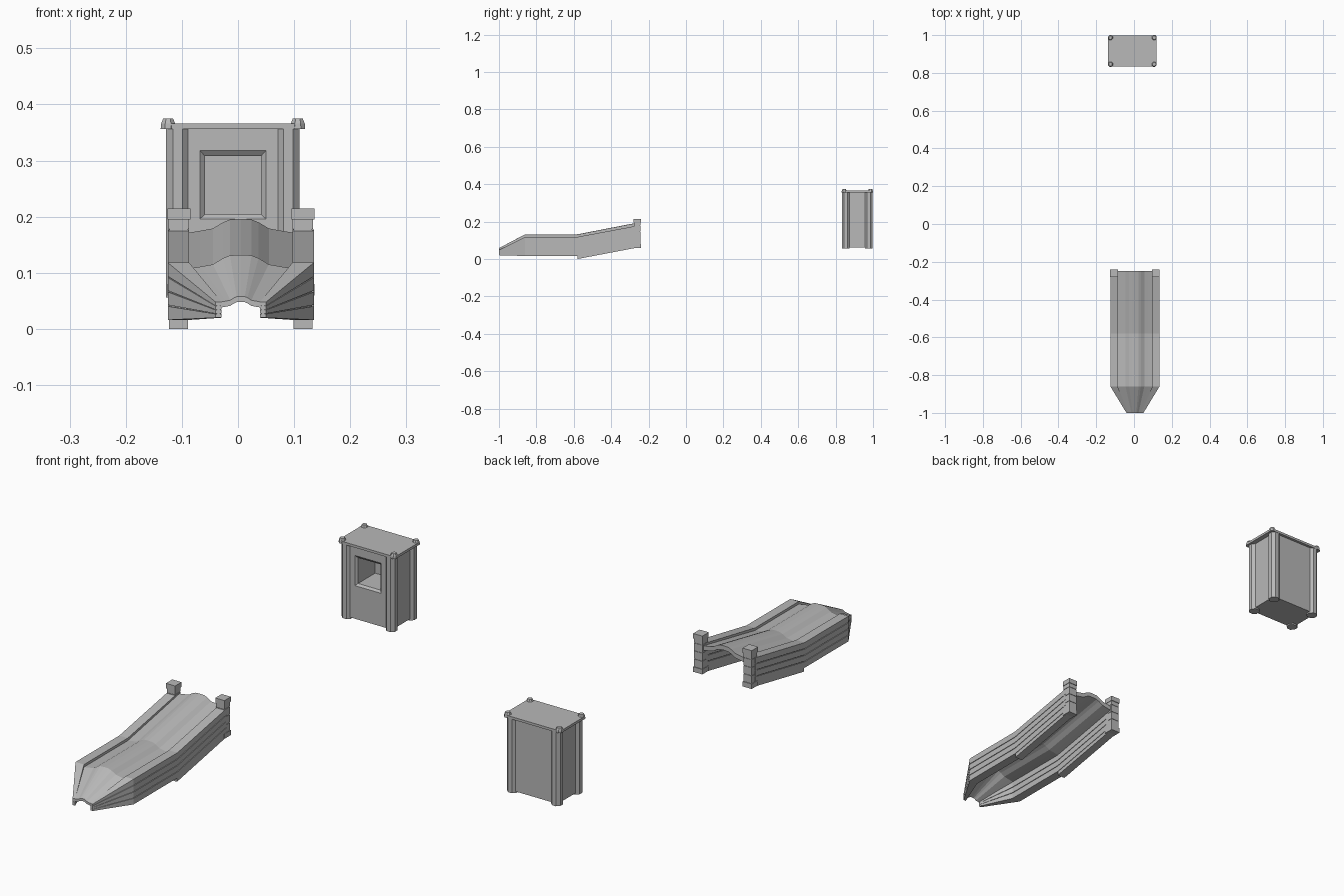
import bpy
import bmesh
import math

if "Cube" in bpy.data.objects:
    bpy.data.objects.remove(bpy.data.objects["Cube"], do_unlink=True)

# One plain stone colour
stone = bpy.data.materials.new("plain_grey")
stone.use_nodes = True
GREY = (0.48, 0.48, 0.48, 1)
stone.diffuse_color = GREY
stone.node_tree.nodes["Principled BSDF"].inputs["Base Color"].default_value = GREY

RAMP = (0.005, 0, 0)
BOOTH = (-0.009, 0.916, 0)


def loft(bm, rings):
    """Join closed rings of points into a capped solid."""
    rows = [[bm.verts.new(p) for p in ring] for ring in rings]
    n = len(rows[0])
    for a, b in zip(rows, rows[1:]):
        for i in range(n):
            j = (i + 1) % n
            bm.faces.new((a[i], a[j], b[j], b[i]))
    bm.faces.new(rows[0][::-1])
    bm.faces.new(rows[-1])


def box(bm, x0, x1, y0, y1, z0, z1):
    loft(bm, [[(x0, y0, z), (x1, y0, z), (x1, y1, z), (x0, y1, z)] for z in (z0, z1)])


def prism(bm, cx, cy, levels, sides=8):
    """Upright prism from (radius, height) levels."""
    turn = math.pi / sides
    loft(bm, [[(cx + r * math.cos(turn + 2 * turn * i),
                cy + r * math.sin(turn + 2 * turn * i), z) for i in range(sides)]
              for r, z in levels])


def finish(name, bm, origin, mirror=(False, False)):
    bmesh.ops.recalc_face_normals(bm, faces=bm.faces[:])
    mesh = bpy.data.meshes.new(name)
    bm.to_mesh(mesh)
    bm.free()
    mesh.materials.append(stone)
    ob = bpy.data.objects.new(name, mesh)
    ob.location = origin
    bpy.context.scene.collection.objects.link(ob)
    if any(mirror):
        mod = ob.modifiers.new("Mirror", 'MIRROR')
        mod.use_axis = (mirror[0], mirror[1], False)
        mod.use_mirror_merge = False
    return ob


# Ramp side walls: y, inner x, outer x, bottom z, top z
wall = [(-1, 0.034, 0.045, 0.02, 0.048),
        (-0.86, 0.092, 0.13, 0.016, 0.118),
        (-0.58, 0.092, 0.13, 0.016, 0.118),
        (-0.265, 0.092, 0.13, 0.076, 0.177)]


def wall_strip(bm, low, high, inset):
    rings = []
    for y, xi, xo, zb, zt in wall:
        a, b = zb + (zt - zb) * low, zb + (zt - zb) * high
        rings.append([(xi + inset, y, a), (xo - inset, y, a),
                      (xo - inset, y, b), (xi + inset, y, b)])
    loft(bm, rings)


bm = bmesh.new()
for k in range(4):
    wall_strip(bm, k / 4 + 0.012 * (k > 0), (k + 1) / 4 - 0.012 * (k < 3), 0)
finish("ramp_wall_courses", bm, RAMP, (True, False))

bm = bmesh.new()
wall_strip(bm, 0.02, 0.98, 0.003)
finish("ramp_wall_core", bm, RAMP, (True, False))

# Stepped footing under the rising half of the walls
bm = bmesh.new()
loft(bm, [[(0.094, y, z), (0.128, y, z), (0.128, y, z + 0.018), (0.094, y, z + 0.018)]
          for y, z in ((-0.58, 0), (-0.265, 0.06))])
finish("ramp_footing", bm, RAMP, (True, False))

# Arched ramp deck
arch = [(0, 0.025), (0.2, 0.024), (0.33, 0.019), (0.52, 0.008), (0.75, 0.004), (1, 0)]
arch = [(-u, h) for u, h in arch[:0:-1]] + arch
deck = [(-1, 0.036, 0.048, 0.4, 0.01), (-0.86, 0.096, 0.107, 1, 0.014),
        (-0.58, 0.096, 0.107, 1, 0.014), (-0.25, 0.096, 0.171, 1, 0.018)]
bm = bmesh.new()
loft(bm, [[(u * w, y, z + h * rise) for u, h in arch] +
          [(u * w, y, z + h * rise - thick) for u, h in reversed(arch)]
          for y, w, z, rise, thick in deck])
finish("ramp_deck", bm, RAMP)

# Stacked-block posts at the high end
bm = bmesh.new()
box(bm, 0.09, 0.131, -0.281, -0.24, 0.06, 0.08)
for z0, z1 in ((0.08, 0.111), (0.113, 0.144), (0.146, 0.176), (0.178, 0.195)):
    box(bm, 0.092, 0.129, -0.278, -0.243, z0, z1)
box(bm, 0.094, 0.127, -0.276, -0.245, 0.07, 0.2)
box(bm, 0.09, 0.131, -0.281, -0.24, 0.195, 0.215)
finish("ramp_post", bm, RAMP, (True, False))

# Booth body with a bevelled window recess, lofted from the back wall inwards
HX, HY = 0.108, 0.072
bm = bmesh.new()
rings = [(HX, 0.062, 0.36, HY), (HX, 0.062, 0.36, -HY), (0.059, 0.196, 0.318, -HY),
         (0.05, 0.204, 0.308, -HY + 0.008), (0.05, 0.204, 0.308, 0.045)]
loft(bm, [[(-w, y, a), (w, y, a), (w, y, b), (-w, y, b)] for w, a, b, y in rings])
finish("booth_body", bm, BOOTH)

# Octagonal corner columns
bm = bmesh.new()
prism(bm, 0.0985, 0.0615, [(0.0222, 0.056), (0.0222, 0.36)])
finish("booth_column", bm, BOOTH, (True, True))

# Roof slab with clipped corners
bm = bmesh.new()
X, Y, C = 0.128, 0.083, 0.014
outline = [(X, C - Y), (X, Y - C), (X - C, Y), (C - X, Y),
           (-X, Y - C), (-X, C - Y), (C - X, -Y), (X - C, -Y)]
loft(bm, [[(x, y, z) for x, y in outline] for z in (0.356, 0.366)])
finish("booth_roof", bm, BOOTH)

# Tapered roof corner caps
bm = bmesh.new()
prism(bm, 0.1155, 0.0705, [(0.0145, 0.356), (0.0135, 0.366), (0.0095, 0.375)])
finish("booth_roof_corner", bm, BOOTH, (True, True))
